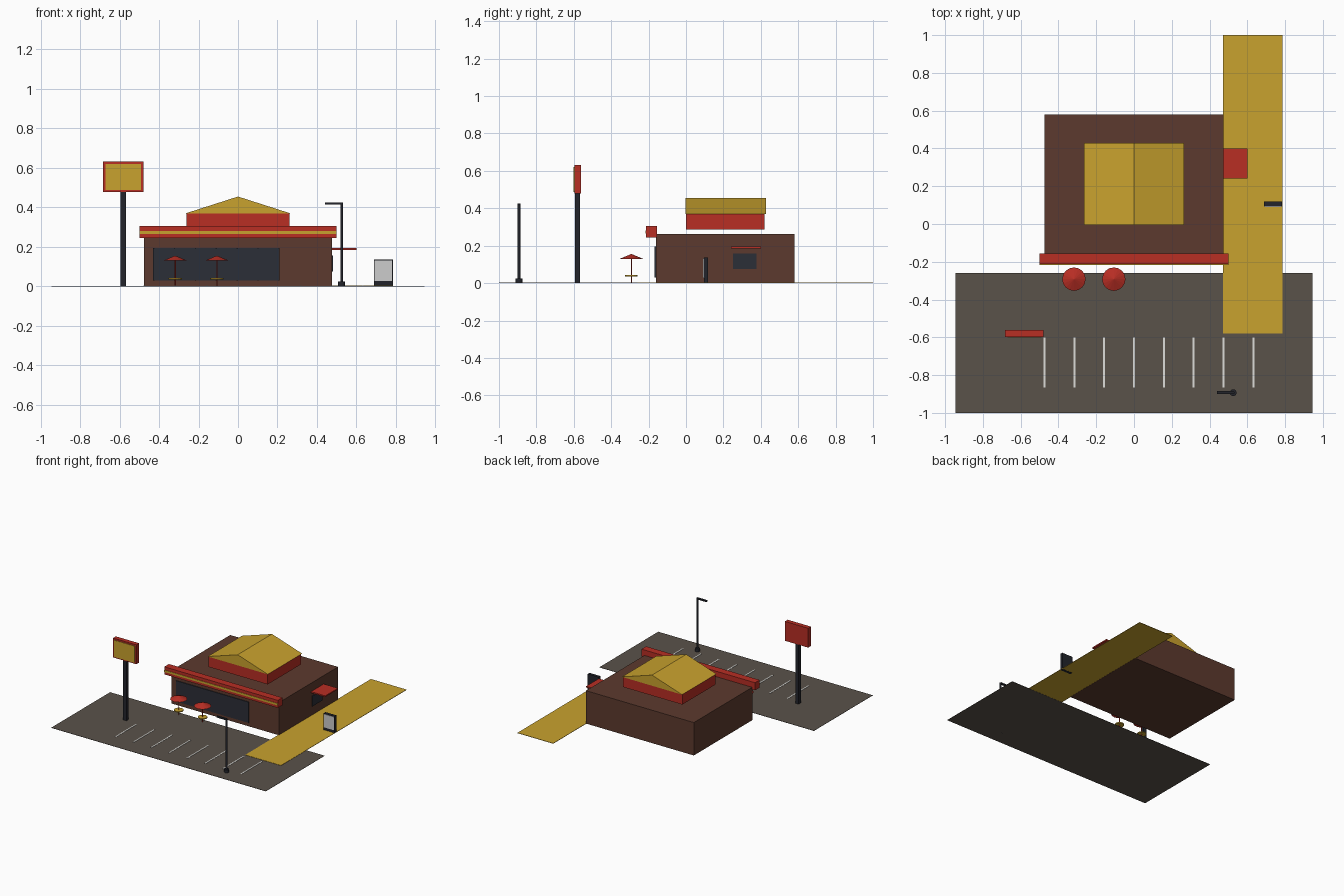
import bpy, bmesh

cube = bpy.data.objects.get("Cube")
if cube:
    bpy.data.objects.remove(cube, do_unlink=True)


def material(name, rgb):
    m = bpy.data.materials.new(name)
    m.use_nodes = True
    lin = [((c / 255 + 0.055) / 1.055) ** 2.4 for c in rgb] + [1]
    m.diffuse_color = lin
    m.node_tree.nodes["Principled BSDF"].inputs["Base Color"].default_value = lin
    return m


BROWN = material("brown wall", (92, 58, 46))
RED = material("red", (184, 46, 36))
YELLOW = material("yellow", (201, 162, 46))
ASPHALT = material("asphalt grey", (90, 82, 74))
GLASS = material("dark glass", (43, 46, 55))
METAL = material("charcoal metal", (34, 36, 43))
WHITE = material("off white", (222, 222, 218))
PANEL = material("menu grey", (204, 204, 204))


def finish(bm, name, mat):
    bmesh.ops.recalc_face_normals(bm, faces=bm.faces)
    me = bpy.data.meshes.new(name)
    bm.to_mesh(me)
    bm.free()
    me.materials.append(mat)
    ob = bpy.data.objects.new(name, me)
    bpy.context.collection.objects.link(ob)
    return ob


def box(name, mat, x, y, z):
    """Box from (min, max) ranges on each axis."""
    bm = bmesh.new()
    bmesh.ops.create_cube(bm, size=1)
    for v in bm.verts:
        v.co = [(r[0] + r[1]) / 2 + c * (r[1] - r[0]) for r, c in zip((x, y, z), v.co)]
    return finish(bm, name, mat)


def cone(name, mat, x, y, z, r1, r2, sides=16):
    bm = bmesh.new()
    bmesh.ops.create_cone(bm, cap_ends=True, segments=sides, radius1=r1,
                          radius2=r2, depth=z[1] - z[0])
    bmesh.ops.translate(bm, verts=bm.verts, vec=(x, y, sum(z) / 2))
    return finish(bm, name, mat)


# Ground
box("parking_lot", ASPHALT, (-.945, .945), (-1, -.26), (0, .002))
box("drive_lane", YELLOW, (.47, .785), (-.58, 1), (.001, .004))
for i in range(8):
    x = -.474 + i * .158
    box(f"parking_line_{i + 1}", WHITE, (x - .005, x + .005), (-.865, -.6), (.001, .004))

# Main building and front fascia
box("building", BROWN, (-.475, .475), (-.16, .58), (0, .262))
box("fascia", RED, (-.5, .5), (-.213, -.155), (.245, .305))
box("fascia_stripe", YELLOW, (-.5, .5), (-.216, -.212), (.265, .281))

# Front glazing with mullions
box("front_window", GLASS, (-.43, .21), (-.166, -.158), (.03, .195))
for i in range(7):
    x = -.427 + i * .1057
    box(f"window_mullion_{i + 1}", GLASS, (x - .003, x + .003), (-.168, -.16), (.03, .195))

# Rooftop cupola with gabled roof
box("cupola_base", RED, (-.262, .262), (0, .42), (.287, .37))
bm = bmesh.new()
gable = bm.faces.new([bm.verts.new(p) for p in
                      ((-.265, -.004, .37), (.265, -.004, .37), (0, -.004, .455))])
ext = bmesh.ops.extrude_face_region(bm, geom=[gable])
bmesh.ops.translate(bm, vec=(0, .432, 0),
                    verts=[g for g in ext["geom"] if isinstance(g, bmesh.types.BMVert)])
finish(bm, "cupola_roof", YELLOW)

# Service window and its awning
box("service_window", GLASS, (.47, .481), (.25, .378), (.075, .157))
box("service_awning", RED, (.475, .6), (.24, .4), (.185, .195))

# Menu board beside the lane
box("menu_board", METAL, (.688, .784), (.095, .118), (0, .136))
box("menu_panel", PANEL, (.692, .78), (.091, .096), (.026, .132))

# Roadside sign
box("sign_pole", METAL, (-.595, -.568), (-.594, -.567), (0, .48))
box("sign_case", RED, (-.683, -.478), (-.597, -.562), (.478, .632))
box("sign_face", YELLOW, (-.67, -.491), (-.601, -.596), (.487, .62))

# Street lamp
cone("lamp_base", METAL, .525, -.893, (0, .025), .018, .018)
cone("lamp_pole", METAL, .525, -.893, (0, .425), .007, .007, 12)
box("lamp_arm", METAL, (.44, .528), (-.901, -.885), (.416, .426))

# Patio tables with umbrellas
for i, x in enumerate((-.318, -.107), 1):
    cone(f"umbrella_pole_{i}", RED, x, -.292, (0, .135), .003, .003, 8)
    cone(f"umbrella_canopy_{i}", RED, x, -.292, (.13, .155), .062, .002)
    cone(f"patio_table_{i}", YELLOW, x, -.292, (.036, .043), .034, .034)
